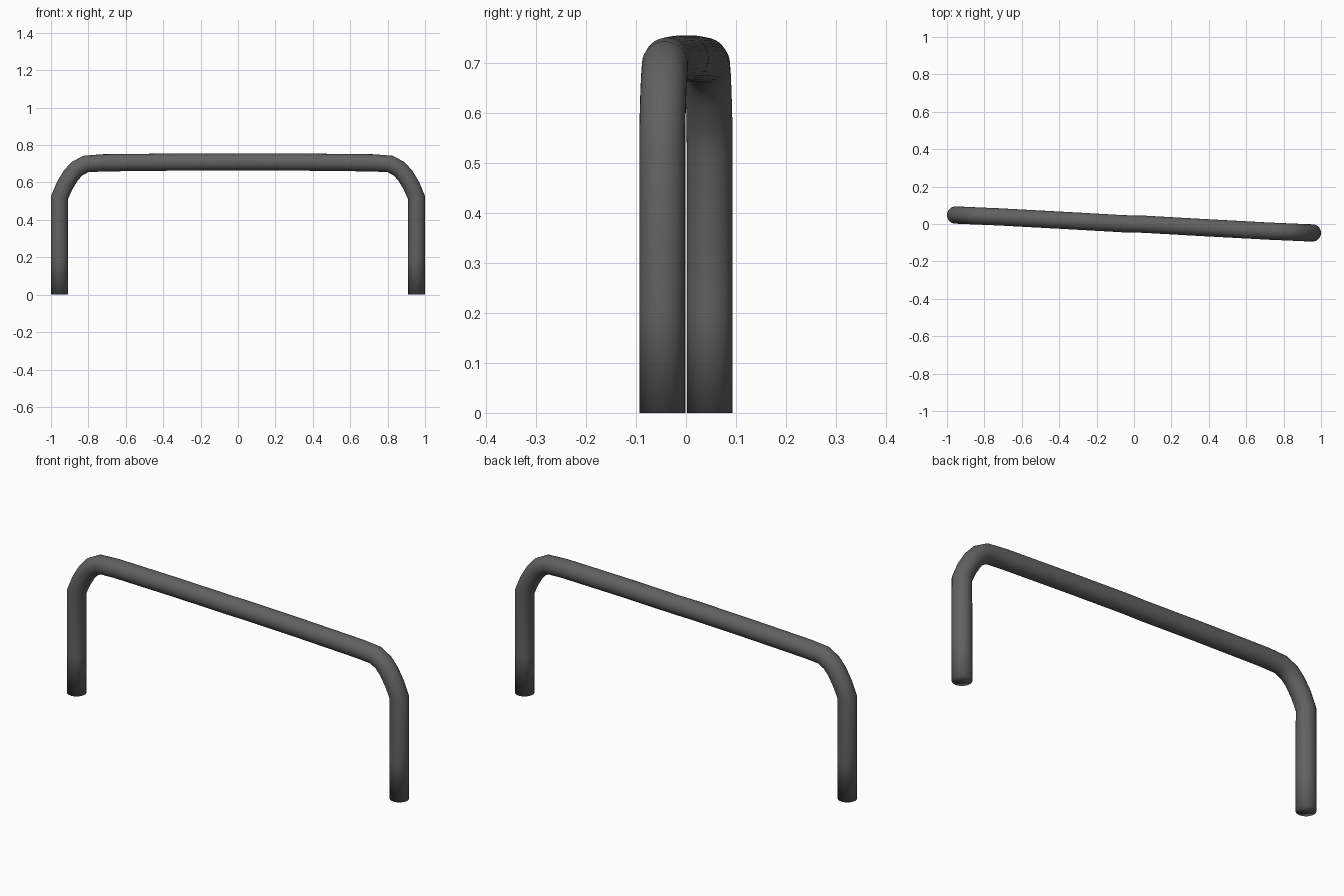
import bpy
import bmesh

if "Cube" in bpy.data.objects:
    bpy.data.objects.remove(bpy.data.objects["Cube"])

RADIUS = 0.046

# Centre line of the right half, from the foot to the middle of the bar
half = [
    (0.954, -0.0475, 0.0),
    (0.954, -0.0475, 0.2),
    (0.954, -0.0475, 0.52),
    (0.927, -0.047, 0.583),
    (0.894, -0.0455, 0.637),
    (0.862, -0.044, 0.673),
    (0.814, -0.042, 0.699),
    (0.72, -0.038, 0.705),
    (0.35, -0.018, 0.709),
    (0.05, -0.001, 0.7095),
]
# The left half is the right half turned 180 degrees about z
path = half + [(-x, -y, z) for x, y, z in reversed(half)]

# Bent tube swept along the centre line, with closed feet
curve = bpy.data.curves.new("bent_tube_rail", 'CURVE')
curve.dimensions = '3D'
curve.bevel_depth = RADIUS
curve.bevel_resolution = 14
curve.use_fill_caps = True
spline = curve.splines.new('POLY')
spline.points.add(len(path) - 1)
for point, co in zip(spline.points, path):
    point.co = (*co, 1.0)

rail = bpy.data.objects.new("bent_tube_rail", curve)
bpy.context.collection.objects.link(rail)
bpy.context.view_layer.objects.active = rail
rail.select_set(True)
bpy.ops.object.convert(target='MESH')
rail = bpy.context.object

# Weld the foot caps to the tube so the shading rolls over the rim
bm = bmesh.new()
bm.from_mesh(rail.data)
bmesh.ops.remove_doubles(bm, verts=bm.verts, dist=0.0005)
bmesh.ops.recalc_face_normals(bm, faces=bm.faces)
bm.to_mesh(rail.data)
bm.free()
bpy.ops.object.shade_smooth()

# Dark grey tube finish
dark = bpy.data.materials.new("dark_grey")
dark.diffuse_color = (0.12, 0.12, 0.12, 1.0)
dark.use_nodes = True
dark.node_tree.nodes["Principled BSDF"].inputs["Base Color"].default_value = dark.diffuse_color
rail.data.materials.clear()
rail.data.materials.append(dark)
